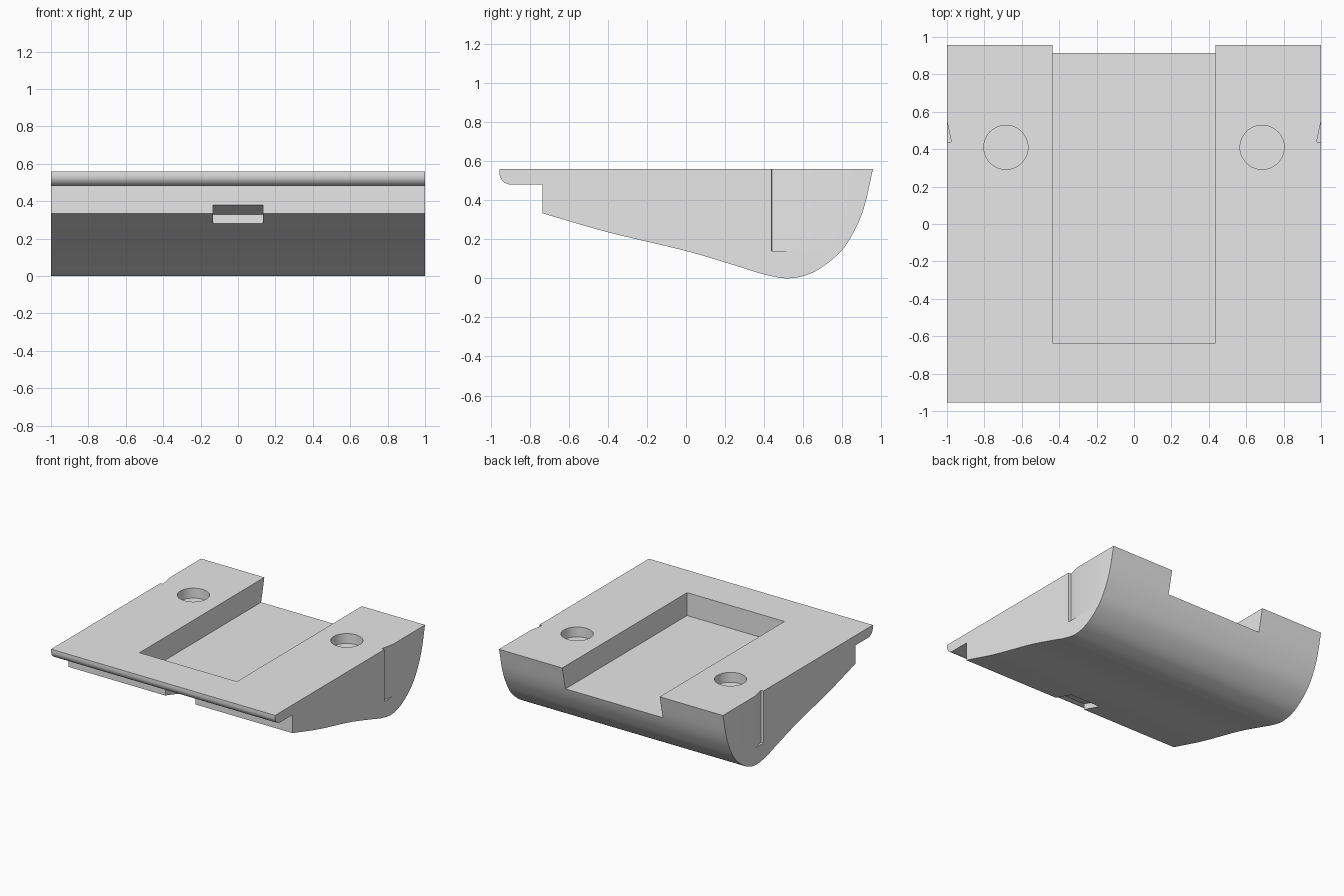
import bpy, bmesh, math
from mathutils import Vector

cube = bpy.data.objects.get("Cube")
if cube:
    bpy.data.objects.remove(cube, do_unlink=True)

grey = bpy.data.materials.new("plain grey")
grey.use_nodes = True
grey.diffuse_color = (0.8, 0.8, 0.8, 1)
grey.node_tree.nodes["Principled BSDF"].inputs["Base Color"].default_value = (0.8, 0.8, 0.8, 1)


def prism(name, outline, low, high, axis):
    """Extrude an outline along x (outline in y, z) or z (outline in x, y)."""
    def place(p, t):
        return (t, p[0], p[1]) if axis == "x" else (p[0], p[1], t)
    bm = bmesh.new()
    face = bm.faces.new([bm.verts.new(place(p, low)) for p in outline])
    new = bmesh.ops.extrude_face_region(bm, geom=[face])["geom"]
    move = Vector(place((0, 0), high - low))
    bmesh.ops.translate(bm, vec=move, verts=[v for v in new if isinstance(v, bmesh.types.BMVert)])
    bmesh.ops.recalc_face_normals(bm, faces=bm.faces)
    mesh = bpy.data.meshes.new(name)
    bm.to_mesh(mesh)
    bm.free()
    mesh.materials.append(grey)
    obj = bpy.data.objects.new(name, mesh)
    bpy.context.collection.objects.link(obj)
    return obj


def smooth_path(points, steps=8):
    """Curve passing through all the points."""
    pts = [Vector(p) for p in points]
    pts = [2 * pts[0] - pts[1]] + pts + [2 * pts[-1] - pts[-2]]
    path = []
    for a, b, c, d in zip(pts, pts[1:], pts[2:], pts[3:]):
        for i in range(steps):
            t = i / steps
            path.append(0.5 * (2 * b + (c - a) * t + (2 * a - 5 * b + 4 * c - d) * t ** 2
                               + (3 * b - a - 3 * c + d) * t ** 3))
    return path + [pts[-2]]


def circle(x, y, r, count=48):
    return [(x + r * math.cos(math.tau * i / count), y + r * math.sin(math.tau * i / count))
            for i in range(count)]


# Side profile: rounded front lip, step, then the curved underside up to the back edge
lip_r = 0.06
lip = [(-0.895 - lip_r * math.cos(a), 0.54 - lip_r * math.sin(a))
       for a in (math.pi / 2 * i / 10 for i in range(11))]
underside = smooth_path([(-0.735, 0.333), (-0.4, 0.236), (0, 0.14), (0.27, 0.06), (0.4, 0.02),
                         (0.53, 0), (0.66, 0.035), (0.79, 0.135), (0.865, 0.25),
                         (0.915, 0.375), (0.957, 0.56)])
body = prism("wedge_body", [(-0.955, 0.56)] + lip + [(-0.735, 0.48)] + underside, -1, 1, "x")

# Pocket open at the back, and the shallow notch under the front edge
cutters = [
    prism("pocket_cutter", [(-0.635, 0.375), (1.1, 0.375), (1.1, 0.7), (-0.635, 0.7)],
          -0.435, 0.435, "x"),
    prism("notch_cutter", [(-0.8, 0.399), (-0.8, 0.2), (-0.56, 0.2), (-0.56, 0.33)],
          -0.135, 0.135, "x"),
]
# Round recesses and tapered side slots, mirrored
for side, s in (("left", 1), ("right", -1)):
    cutters.append(prism(side + "_recess_cutter", circle(s * 0.685, 0.41, 0.118), 0.48, 0.7, "z"))
    slot = [(s * 0.977, 0.44), (s * 1.02, 0.435), (s * 1.02, 0.646)]
    cutters.append(prism(side + "_slot_cutter", slot, 0.14, 0.7, "z"))

for cutter in cutters:
    cutter.hide_render = True
    mod = body.modifiers.new(cutter.name, "BOOLEAN")
    mod.operation = "DIFFERENCE"
    mod.solver = "EXACT"
    mod.object = cutter

# Bake the cuts, then drop the cutters
graph = bpy.context.evaluated_depsgraph_get()
cut_mesh = bpy.data.meshes.new_from_object(body.evaluated_get(graph))
body.modifiers.clear()
body.data = cut_mesh
for cutter in cutters:
    bpy.data.objects.remove(cutter, do_unlink=True)

bpy.ops.object.select_all(action="DESELECT")
body.select_set(True)
bpy.context.view_layer.objects.active = body
bpy.ops.object.shade_smooth_by_angle(angle=math.radians(30))
